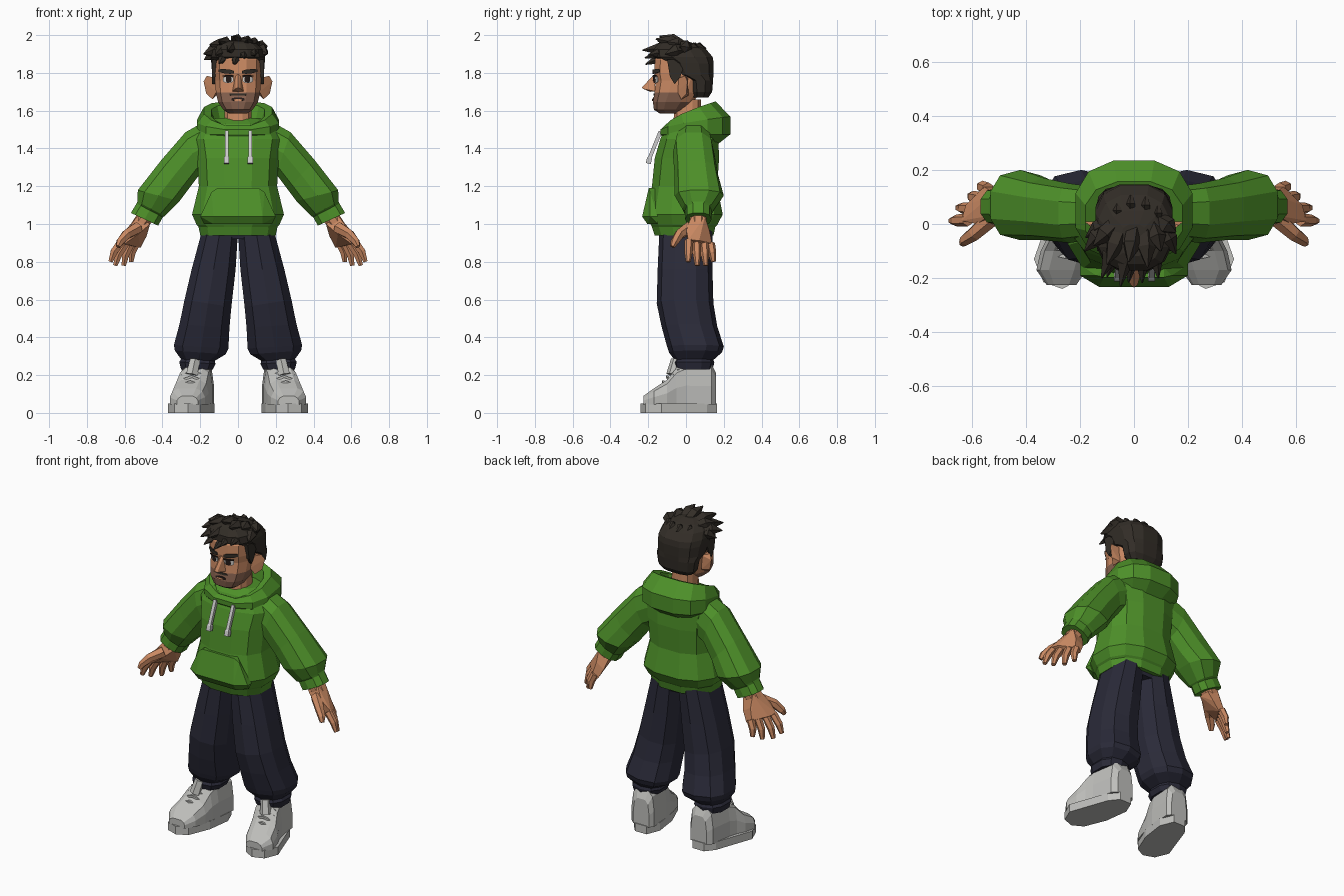
import bpy, bmesh
from math import sin, cos, pi, copysign
from mathutils import Vector
from mathutils.bvhtree import BVHTree

old = bpy.data.objects.get("Cube")
if old:
    bpy.data.objects.remove(old)


def material(name, r, g, b):
    m = bpy.data.materials.new(name)
    m.use_nodes = True
    m.diffuse_color = (r, g, b, 1)
    m.node_tree.nodes["Principled BSDF"].inputs["Base Color"].default_value = (r, g, b, 1)
    return m


GREEN = material("hoodie green", .075, .28, .022)
NAVY = material("trouser navy", .023, .023, .040)
HAIR = material("hair brown", .032, .026, .020)
SKIN = material("skin", .60, .255, .125)
STUBBLE = material("stubble", .25, .125, .08)
SHOE = material("shoe grey", .52, .52, .50)
CORD = material("cord grey", .60, .60, .60)
WHITE = material("eye white", .75, .72, .68)
DARK = material("dark brown", .02, .012, .01)


def finish(name, bm, mat, mirror=False):
    bmesh.ops.recalc_face_normals(bm, faces=bm.faces)
    me = bpy.data.meshes.new(name)
    bm.to_mesh(me)
    bm.free()
    ob = bpy.data.objects.new(name, me)
    bpy.context.collection.objects.link(ob)
    me.materials.append(mat)
    if mirror:
        ob.modifiers.new("Mirror", 'MIRROR').use_mirror_merge = False
    return ob


def skin(name, rings, mat, mirror=False, close=False):
    """Bridge a list of equal rings; cap the ends, or join last to first."""
    bm = bmesh.new()
    vs = [[bm.verts.new(p) for p in r] for r in rings]
    n = len(vs[0])
    pairs = list(zip(vs, vs[1:])) + ([(vs[-1], vs[0])] if close else [])
    for a, b in pairs:
        for i in range(n):
            bm.faces.new((a[i], a[(i + 1) % n], b[(i + 1) % n], b[i]))
    if not close:
        bm.faces.new(vs[0])
        bm.faces.new(vs[-1])
    return finish(name, bm, mat, mirror)


def section(xa, za, xb, zb, yf, yb, n=12, p=.8, rise=0):
    """Rounded ring between two side points and a front and back depth."""
    pts = []
    for k in range(n):
        t = 2 * pi * (k + .5) / n
        c, s = (copysign(abs(f) ** p, f) for f in (cos(t), sin(t)))
        z = (za + zb) / 2 + (za - zb) / 2 * c + rise * ((s + 1) / 2) ** .6
        pts.append(Vector(((xa + xb) / 2 + (xa - xb) / 2 * c, (yf + yb) / 2 + (yb - yf) / 2 * s, z)))
    return pts


def stack(rows, **kw):
    """Rings centred on x = 0 from rows of height, half width, front, back."""
    return [section(w, z, -w, z, f, b, **kw) for z, w, f, b in rows]


def tube(name, pts, radii, mat, n=6, mirror=False):
    pts = [Vector(p) for p in pts]
    rings = []
    for i, p in enumerate(pts):
        d = (pts[min(i + 1, len(pts) - 1)] - pts[max(i - 1, 0)]).normalized()
        side = d.cross(Vector((0, 1, 0) if abs(d.y) < .8 else (0, 0, 1))).normalized()
        up = d.cross(side)
        rings.append([p + radii[i] * (side * cos(2 * pi * (k + .5) / n) + up * sin(2 * pi * (k + .5) / n))
                      for k in range(n)])
    return skin(name, rings, mat, mirror)


def hull(name, pts, mat, mirror=False):
    bm = bmesh.new()
    vs = [bm.verts.new(p) for p in pts]
    res = bmesh.ops.convex_hull(bm, input=vs)
    bmesh.ops.delete(bm, geom=list({v for v in res["geom_interior"] if isinstance(v, bmesh.types.BMVert)}),
                     context='VERTS')
    bmesh.ops.dissolve_limit(bm, angle_limit=.02, verts=bm.verts, edges=bm.edges)
    return finish(name, bm, mat, mirror)


# Hoodie body with hem band
skin("hoodie_body", stack([
    (.94, .205, -.17, .15), (.985, .215, -.185, .16), (.995, .225, -.19, .17), (1.05, .25, -.215, .2),
    (1.2, .213, -.185, .17), (1.35, .222, -.17, .18), (1.45, .24, -.14, .175), (1.53, .2, -.1, .16),
    (1.56, .12, -.05, .12)]), GREEN)
# Front pocket
hull("pocket", [(s * x, y, z) for s in (-1, 1) for x, y, z in (
    (.11, -.197, 1.19), (.11, -.16, 1.19), (.14, -.19, 1.17), (.2, -.19, 1.04), (.13, -.232, 1.04),
    (.2, -.15, 1.04), (.18, -.15, 1.0), (.13, -.205, 1.0))], GREEN)
# Folded hood around the neck
skin("hood", [section(w, z, -w, z, f, b, rise=r) for w, z, f, b, r in (
    (.17, 1.45, -.12, .17, -.03), (.222, 1.475, -.14, .24, .0), (.222, 1.495, -.14, .24, .075),
    (.185, 1.51, -.115, .16, .14), (.145, 1.505, -.1, .125, .13), (.11, 1.47, -.075, .1, .03))],
    GREEN, close=True)
# Drawstrings with thicker ends
for tag, x in (("right", -.06), ("left", .065)):
    tube(tag + "_drawstring", [(x, -.135, 1.49), (x, -.172, 1.40), (x, -.19, 1.355), (x, -.192, 1.35),
                               (x, -.2, 1.32)], [.014, .014, .014, .019, .019], CORD, 4)

# Sleeves
skin("sleeves", [section(*r, n=10) for r in (
    (.21, 1.53, .12, 1.30, -.06, .14), (.28, 1.49, .2, 1.26, -.07, .15), (.41, 1.34, .26, 1.18, -.06, .17),
    (.535, 1.18, .305, 1.12, -.06, .2), (.535, 1.12, .385, 1.04, -.02, .15), (.54, 1.11, .395, 1.035, -.005, .135),
    (.57, 1.06, .42, .99, -.005, .135))], GREEN, True)

# Hands: wrist, palm, fingers, thumb
tube("wrists", [(.46, .065, 1.08), (.525, .065, .99)], [.05, .045], SKIN, 8, True)
palm = []
for x, y, z, t in ((.5, .03, 1.02, .04), (.5, .1, 1.02, .04), (.555, .0, .96, .03), (.62, .012, .905, .022),
                   (.60, .07, .90, .026), (.535, .138, .885, .022), (.51, .125, .95, .03)):
    palm += [(x + t * .86, y, z + t * .5), (x - t * .86, y, z - t * .5)]
hull("palms", palm, SKIN, True)
for tag, base, tip in (("index", (.615, .015, .91), (.675, .012, .80)), ("middle", (.59, .055, .905), (.65, .06, .78)),
                       ("ring", (.565, .095, .90), (.605, .105, .78)), ("little", (.54, .13, .895), (.565, .145, .80))):
    a, b = Vector(base), Vector(tip)
    mid = a.lerp(b, .55) + Vector((.008, 0, .004))
    tube(tag + "_fingers", [a, mid, b], [.024, .022, .013], SKIN, 6, True)
tube("thumbs", [(.53, .02, .98), (.59, -.035, .945), (.625, -.06, .905), (.635, -.072, .88)],
     [.034, .028, .022, .013], SKIN, 6, True)

# Trousers
skin("trouser_legs", [section(*r, n=10) for r in (
    (.19, .98, -.005, .98, -.14, .14), (.25, .76, .008, .76, -.15, .14), (.288, .6, .03, .56, -.155, .145),
    (.315, .47, .04, .45, -.13, .165), (.345, .36, .045, .34, -.1, .2), (.34, .33, .06, .31, -.09, .19),
    (.305, .285, .12, .275, -.06, .145), (.315, .27, .115, .26, -.07, .15), (.305, .23, .13, .23, -.06, .14))],
    NAVY, True)
skin("trouser_seat", stack([(.92, .12, -.12, .12), (1.0, .19, -.14, .14)]), NAVY)

# Shoes: sole, upper, laces
outline = [(.16, .165), (.24, .165), (.285, .11), (.335, -.03), (.37, -.13), (.335, -.215),
           (.265, -.24), (.2, -.205), (.145, -.07), (.125, .08)]
hull("shoe_soles", [(x, y, z) for x, y in outline for z in (0, .05)], SHOE, True)
uppers = []
for y, c, w, h in ((.16, .2, .055, .21), (.135, .205, .078, .26), (0, .22, .085, .265), (-.05, .232, .088, .24),
                   (-.1, .25, .095, .175), (-.17, .268, .093, .13), (-.225, .268, .055, .09)):
    half = [(w, .045), (w, .045 + (h - .045) * .45), (w * .85, h * .88), (w * .5, h)]
    uppers.append([(c + a, y, z) for a, z in half] + [(c - a, y, z) for a, z in reversed(half)])
skin("shoe_uppers", uppers, SHOE, True)
for i in range(4):
    y, z, c = -.05 - .022 * i, .24 - .027 * i, .232 + .007 * i
    tube(f"laces_{i + 1}", [(c - .06, y + .01, z - .015), (c, y - .006, z + .006), (c + .06, y + .01, z - .015)],
         [.008, .009, .008], SHOE, 4, True)
tube("shoe_tongues", [(.245, -.07, .2), (.228, -.05, .28)], [.035, .03], SHOE, 6, True)

# Neck and head; the lower front of the face carries stubble
skin("neck", stack([(1.44, .085, -.07, .09), (1.52, .075, -.07, .085), (1.66, .07, -.06, .08)]), SKIN)
head = skin("head", stack([
    (1.585, .05, -.14, -.04), (1.605, .08, -.172, .0), (1.645, .108, -.178, .04), (1.695, .12, -.17, .08),
    (1.76, .125, -.163, .11), (1.80, .128, -.172, .12), (1.87, .127, -.168, .12), (1.93, .1, -.13, .09)], p=.75), SKIN)
head.data.materials.append(STUBBLE)
for f in head.data.polygons:
    if f.center.z < 1.69 and f.center.y < .005:
        f.material_index = 1
hull("nose", [(0, -.165, 1.795), (.012, -.16, 1.79), (-.012, -.16, 1.79), (0, -.235, 1.722), (.014, -.225, 1.715),
              (-.014, -.225, 1.715), (.03, -.165, 1.703), (-.03, -.165, 1.703), (0, -.19, 1.7)], SKIN)
hull("ears", [(.115, -.045, 1.7), (.115, -.045, 1.77), (.165, -.005, 1.785), (.182, .008, 1.755), (.168, .002, 1.69),
              (.135, -.025, 1.66), (.115, .012, 1.68), (.115, .012, 1.77)], SKIN, True)

# Face plates laid on the head surface
bm = bmesh.new()
bm.from_mesh(head.data)
face_tree = BVHTree.FromBMesh(bm)
bm.free()


def plate(name, x, z, w, h, mat, lift, slant=0, mirror=True):
    bm = bmesh.new()
    rows = []
    for dz in (-h, h):
        row = []
        for k in range(-2, 3):
            px = x + w * k / 2
            pz = z + dz * (1 if abs(k) < 2 else .6) + slant * k
            hit = face_tree.ray_cast(Vector((px, -1, pz)), Vector((0, 1, 0)))[0]
            row.append(bm.verts.new((px, hit.y - lift, pz)))
        rows.append(row)
    for k in range(4):
        bm.faces.new((rows[0][k], rows[0][k + 1], rows[1][k + 1], rows[1][k]))
    ob = finish(name, bm, mat, mirror)
    ob.modifiers.new("Thickness", 'SOLIDIFY').thickness = .006
    return ob


plate("eye_whites", .05, 1.765, .026, .017, WHITE, .003)
plate("pupils", .048, 1.766, .013, .016, DARK, .006)
plate("upper_lids", .05, 1.784, .03, .004, DARK, .007)
plate("eyebrows", .062, 1.808, .04, .011, HAIR, .01, .002)
plate("moustache", 0, 1.686, .045, .006, HAIR, .004, 0, False)
plate("mouth", 0, 1.66, .034, .009, DARK, .004, 0, False)
plate("lower_lip", 0, 1.656, .022, .005, SKIN, .007, 0, False)

# Hair: rounded cap, sideburns, then pointed locks swept forwards
skin("hair_cap", stack([
    (1.67, .1, .03, .12), (1.7, .125, .02, .14), (1.76, .135, .01, .145), (1.79, .14, -.07, .148),
    (1.85, .145, -.11, .15), (1.885, .147, -.175, .145), (1.925, .135, -.175, .11), (1.955, .1, -.15, .05),
    (1.97, .05, -.12, .0)], p=.75), HAIR)
hull("sideburns", [(x, y, z) for x in (.09, .137) for y, z in
                   ((-.1, 1.87), (-.085, 1.78), (-.06, 1.74), (-.03, 1.78), (0, 1.87))], HAIR, True)
tips = [(-.02, -.14, 1.995), (.05, -.16, 1.98), (-.1, -.15, 1.97), (-.15, -.08, 1.95), (-.182, -.1, 1.9),
        (-.178, -.05, 1.87), (-.12, -.2, 1.895), (-.05, -.23, 1.92), (.03, -.218, 1.88), (.09, -.2, 1.895),
        (.155, -.11, 1.9), (-.02, -.215, 1.845), (-.1, -.195, 1.85), (.1, -.1, 1.965), (.155, -.03, 1.94)]
for i, t in enumerate(tips):
    tip = Vector(t)
    root = Vector((tip.x * .45 + .015, .02, 1.915))
    mid = root.lerp(tip, .6) + Vector((0, 0, .012))
    tube(f"hair_lock_{i + 1}", [root, mid, tip], [.03, .036, .003], HAIR, 5)
for i, (x, y) in enumerate(((-.06, .05), (-.01, .075), (.045, .07), (.09, .04))):
    tube(f"crown_tuft_{i + 1}", [(x, y - .03, 1.925), (x, y, 1.945), (x, y + .03, 1.925)], [.015, .018, .006], HAIR, 5)
